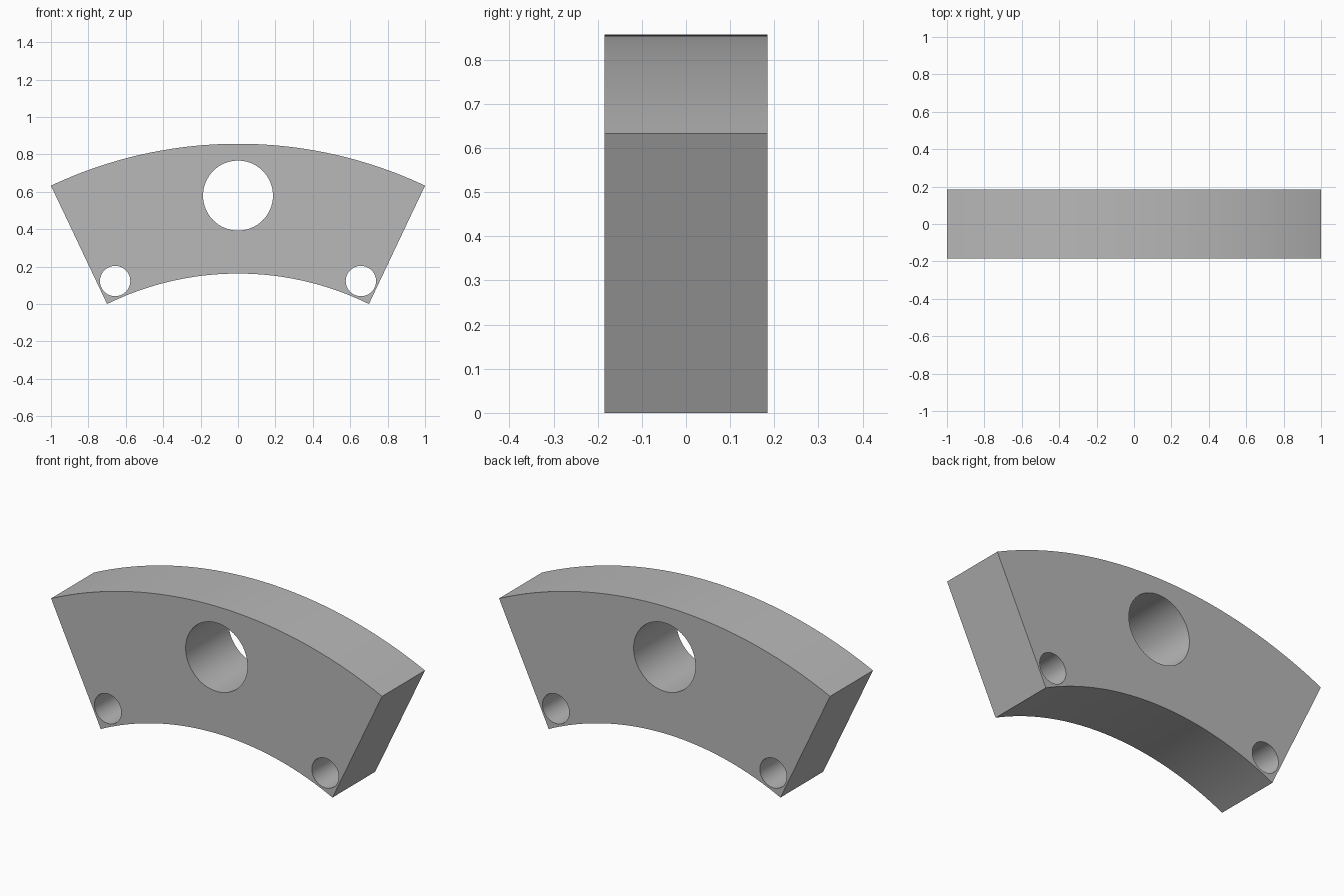
import bpy
import bmesh
from math import sin, cos, asin, tau, pi
from mathutils import Matrix

if "Cube" in bpy.data.objects:
    bpy.data.objects.remove(bpy.data.objects["Cube"], do_unlink=True)

HALF_DEPTH = 0.185


def arc(half_width, end_z, top_z, steps=48):
    """Arc bulging upward, from left end to right end."""
    rise = top_z - end_z
    radius = (half_width ** 2 + rise ** 2) / (2 * rise)
    sweep = asin(half_width / radius)
    angles = [sweep * (2 * i / steps - 1) for i in range(steps + 1)]
    return [(radius * sin(a), top_z - radius + radius * cos(a)) for a in angles]


def circle(x, z, radius, steps=64):
    return [(x + radius * cos(tau * i / steps), z + radius * sin(tau * i / steps))
            for i in range(steps)]


# Outline of the ring segment with three through holes
outline = arc(1.0, 0.633, 0.857) + arc(0.70, 0.0, 0.163)[::-1]
holes = [circle(0, 0.58, 0.187), circle(-0.657, 0.123, 0.081), circle(0.657, 0.123, 0.081)]

profile = bpy.data.curves.new("segment_profile", "CURVE")
profile.dimensions = "2D"
profile.fill_mode = "BOTH"
profile.extrude = HALF_DEPTH
for points in [outline] + holes:
    spline = profile.splines.new("POLY")
    spline.points.add(len(points) - 1)
    for point, (x, z) in zip(spline.points, points):
        point.co = (x, z, 0, 1)
    spline.use_cyclic_u = True

# Turn the filled profile into one closed mesh standing upright
helper = bpy.data.objects.new("segment_profile", profile)
bpy.context.collection.objects.link(helper)
bpy.context.view_layer.update()
evaluated = helper.evaluated_get(bpy.context.evaluated_depsgraph_get())
mesh = bpy.data.meshes.new_from_object(evaluated)
bpy.data.objects.remove(helper, do_unlink=True)

bm = bmesh.new()
bm.from_mesh(mesh)
bmesh.ops.transform(bm, matrix=Matrix.Rotation(pi / 2, 4, "X"), verts=bm.verts)
bmesh.ops.remove_doubles(bm, verts=bm.verts, dist=0.0001)
bmesh.ops.recalc_face_normals(bm, faces=bm.faces)
bm.to_mesh(mesh)
bm.free()

# Plain grey material
grey = bpy.data.materials.new("grey")
grey.use_nodes = True
color = (0.48, 0.48, 0.48, 1)
grey.diffuse_color = color
grey.node_tree.nodes["Principled BSDF"].inputs["Base Color"].default_value = color
mesh.materials.clear()
mesh.materials.append(grey)

segment = bpy.data.objects.new("arched_segment", mesh)
bpy.context.collection.objects.link(segment)
bpy.ops.object.select_all(action="DESELECT")
segment.select_set(True)
bpy.context.view_layer.objects.active = segment
bpy.ops.object.shade_smooth_by_angle()
